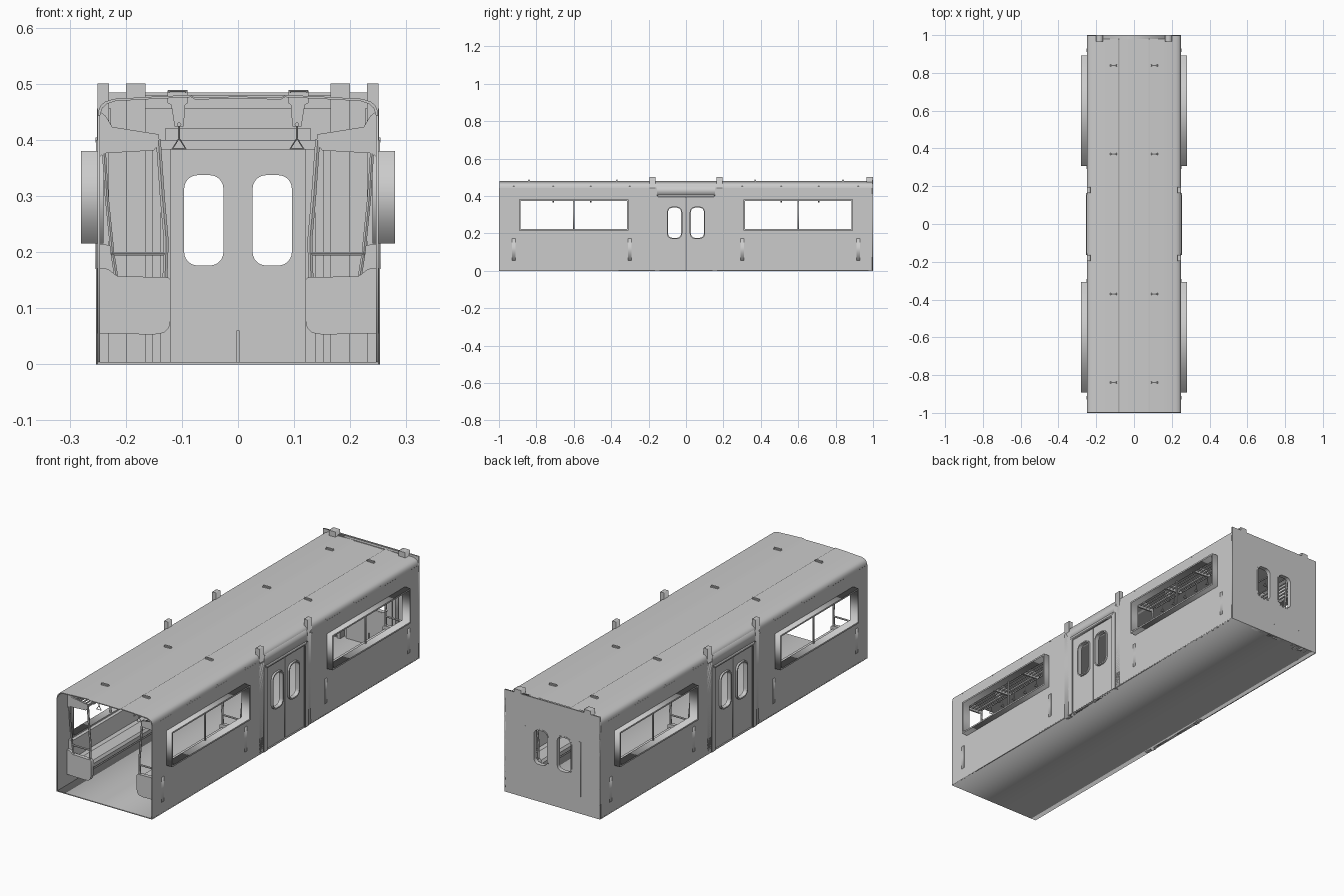
import bpy, math
from mathutils import Matrix

if "Cube" in bpy.data.objects:
    bpy.data.objects.remove(bpy.data.objects["Cube"])

# local (u, v, w) -> world axes: 'x' plates lie in y-z, 'y' plates lie in x-z
ROT = {'x': Matrix(((0, 0, 1, 0), (1, 0, 0, 0), (0, 1, 0, 0), (0, 0, 0, 1))),
       'y': Matrix(((1, 0, 0, 0), (0, 0, -1, 0), (0, 1, 0, 0), (0, 0, 0, 1)))}


def add_mesh(name, mesh, smooth=False):
    ob = bpy.data.objects.new(name, mesh)
    bpy.context.collection.objects.link(ob)
    if smooth:
        bpy.ops.object.select_all(action='DESELECT')
        ob.select_set(True)
        bpy.context.view_layer.objects.active = ob
        bpy.ops.object.shade_smooth_by_angle()
    return ob


def curve_to_mesh(name, cu, matrix=None, smooth=False):
    tmp = bpy.data.objects.new("tmp", cu)
    bpy.context.collection.objects.link(tmp)
    bpy.context.view_layer.update()
    deps = bpy.context.evaluated_depsgraph_get()
    me = bpy.data.meshes.new_from_object(tmp.evaluated_get(deps))
    bpy.data.objects.remove(tmp)
    if matrix:
        me.transform(matrix)
    return add_mesh(name, me, smooth)


def add_spline(cu, pts, closed):
    sp = cu.splines.new('POLY')
    sp.points.add(len(pts) - 1)
    for p, co in zip(sp.points, pts):
        p.co = (*co, 0, 1) if len(co) == 2 else (*co, 1)
    sp.use_cyclic_u = closed


def plate(name, axis, pos, thick, *loops, smooth=False):
    """Flat panel with holes; first loop is the outline."""
    cu = bpy.data.curves.new(name, 'CURVE')
    cu.dimensions = '2D'
    cu.fill_mode = 'BOTH'
    cu.extrude = thick / 2
    for lp in loops:
        add_spline(cu, lp, True)
    off = (pos, 0, 0) if axis == 'x' else (0, pos, 0)
    return curve_to_mesh(name, cu, Matrix.Translation(off) @ ROT[axis], smooth)


def tube(name, pts, r=0.004, closed=False):
    cu = bpy.data.curves.new(name, 'CURVE')
    cu.dimensions = '3D'
    cu.bevel_depth = r
    cu.bevel_resolution = 1
    cu.use_fill_caps = True
    add_spline(cu, pts, closed)
    return curve_to_mesh(name, cu, None, True)


def rect(u0, u1, v0, v1, r=0.0):
    if r == 0:
        return [(u0, v0), (u1, v0), (u1, v1), (u0, v1)]
    out = []
    for k, (cx, cy) in enumerate([(u1-r, v1-r), (u0+r, v1-r), (u0+r, v0+r), (u1-r, v0+r)]):
        for i in range(7):
            a = math.pi / 2 * (k + i / 6)
            out.append((cx + r * math.cos(a), cy + r * math.sin(a)))
    return out


def box(name, x0, x1, y0, y1, z0, z1):
    x0, x1 = sorted((x0, x1))
    return plate(name, 'y', (y0 + y1) / 2, abs(y1 - y0), rect(x0, x1, z0, z1))


def door_leaf(name, axis, pos, s, w, ring_pos):
    u = sorted((s * 0.002, s * w))
    a, b = sorted((s * 0.02, s * 0.102))
    hole = rect(a + .004, b - .004, .174, .339, .026)
    plate(name, axis, pos, .01, rect(*u, 0, .39), hole)
    plate(name + "_window_rim", axis, ring_pos, .02, rect(a, b, .17, .343, .03),
          rect(a + .006, b - .006, .176, .337, .024), smooth=True)


# floor and roof shell
box("floor", -.25, .25, -1, 1, 0, .004)
half = [(.25, .44), (.249, .451), (.245, .461), (.237, .468), (.222, .473),
        (.15, .477), (.085, .48), (.078, .476), (0, .477)]
outer = half + [(-x, z) for x, z in half[-2::-1]]
inner = [(x * .985, z - .004) for x, z in reversed(outer)]
plate("roof", 'y', 0, 1.996, outer + inner, smooth=True)

# rear end wall with double door
holes = [rect(*sorted((s * .024, s * .098)), .174, .339, .026) for s in (-1, 1)]
plate("end_wall", 'y', .997, .006, rect(-.25, .25, 0, .484), *holes)
box("end_door_header", -.14, .14, .955, .995, .383, .4)
box("end_door_track_cover", -.13, .13, .965, .995, .4, .42)
box("end_ceiling_trim", -.165, .165, .98, .995, .455, .48)
box("end_door_seam", -.002, .002, .98, 1.001, .06, .39)
for s in (-1, 1):
    door_leaf("end_door_leaf", 'y', .985, s, .12, .991)
    box("end_door_jamb", s * .137, s * .153, .96, .995, 0, .385)
    box("end_door_slot_trim", s * .141, s * .149, .99, 1.001, .08, .34)
    box("end_column", s * .165, s * .2, .965, 1, 0, .5)

for s in (-1, 1):
    # side wall with two windows and a doorway
    shape = [(-1, 0), (-.155, 0), (-.155, .43), (.155, .43), (.155, 0), (1, 0), (1, .443), (-1, .443)]
    plate("side_wall", 'x', s * .248, .004, shape,
          rect(-.886, -.314, .22, .376), rect(.314, .886, .22, .376))
    # doorway
    plate("door_frame", 'x', s * .243, .02, [(-.165, 0), (-.142, 0), (-.142, .39), (.142, .39),
          (.142, 0), (.165, 0), (.165, .4), (-.165, .4)])
    box("door_header", s * .226, s * .251, -.155, .155, .4, .456)
    box("door_drip_rail", s * .24, s * .254, -.15, .15, .395, .404)
    for t in (-1, 1):
        door_leaf("side_door_leaf", 'x', s * .24, t, .142, s * .244)
        box("door_post", s * .23, s * .25, t * .18 - .016, t * .18 + .016, 0, .5)

    for t in (-1, 1):
        # projecting window box
        a, b = sorted((t * .308, t * .892))
        plate("window_box", 'x', s * .26, .04, rect(a, b, .215, .38),
              rect(a + .007, b - .007, .222, .373))
        box("window_mullion", s * .244, s * .25, t * .6 - .003, t * .6 + .003, .22, .375)

        # bench seat hanging from the wall
        seat = [(s * x, z) for x, z in [(.247, .06), (.21, .06), (.19, .085), (.135, .1), (.124, .11),
                (.122, .13), (.13, .141), (.2, .132), (.213, .14), (.228, .212), (.247, .215)]]
        plate("bench_seat", 'y', t * .61, .61, seat, smooth=True)

        # luggage rack
        for x, z in [(.145, .398), (.163, .39), (.181, .389), (.199, .388), (.217, .387), (.235, .386)]:
            tube("luggage_rack_bar", [(s * x, t * .3, z), (s * x, t * .92, z)], .0035)
        for y in (.3, .51, .71, .92):
            arm = [(.249, .452), (.236, .443), (.224, .423), (.142, .41), (.139, .395),
                   (.15, .381), (.24, .376), (.249, .366)]
            plate("luggage_rack_bracket", 'y', t * y, .008, [(s * x, z) for x, z in arm])

        # seat end partitions
        for y in (.3, .92):
            p = [(.251, .055), (.15, .053), (.132, .056), (.123, .065), (.12, .08), (.12, .15),
                 (.125, .155), (.215, .157), (.232, .17), (.251, .172)]
            plate("seat_end_panel", 'y', t * y, .018, [(s * x, z) for x, z in p])
            tube("partition_outer_rail", [(s * x, t * y, z) for x, z in
                 [(.239, .38), (.234, .3), (.224, .2), (.217, .155)]])
            tube("partition_inner_pole", [(s * x, t * y, z) for x, z in
                 [(.142, .4), (.135, .3), (.128, .22), (.13, .155)]], .005)
            tube("partition_cross_rail", [(s * .226, t * y, .197), (s * .13, t * y, .197)])

        # hanging strap rail, brackets and handles
        tube("strap_rail", [(s * .105, t * .28, .427), (s * .105, t * .93, .427)], .004)
        for y in (.37, .84):
            br = [(.126, .484), (.126, .466), (.119, .462), (.113, .424), (.097, .424),
                  (.094, .462), (.089, .466), (.089, .484)]
            plate("strap_rail_bracket", 'y', t * y, .01, [(s * x, z) for x, z in br])
            tube("roof_loop", [(s * .123, t * y, .476), (s * .123, t * y, .487),
                               (s * .092, t * y, .487), (s * .092, t * y, .476)], .003)
        for i in range(8):
            y = t * (.33 + i * .08)
            tube("strap", [(s * .105, y, .427), (s * .105, y, .403)], .002)
            tube("strap_handle", [(s * .105, y, .403), (s * .117, y, .384), (s * .093, y, .384)],
                 .0025, True)
